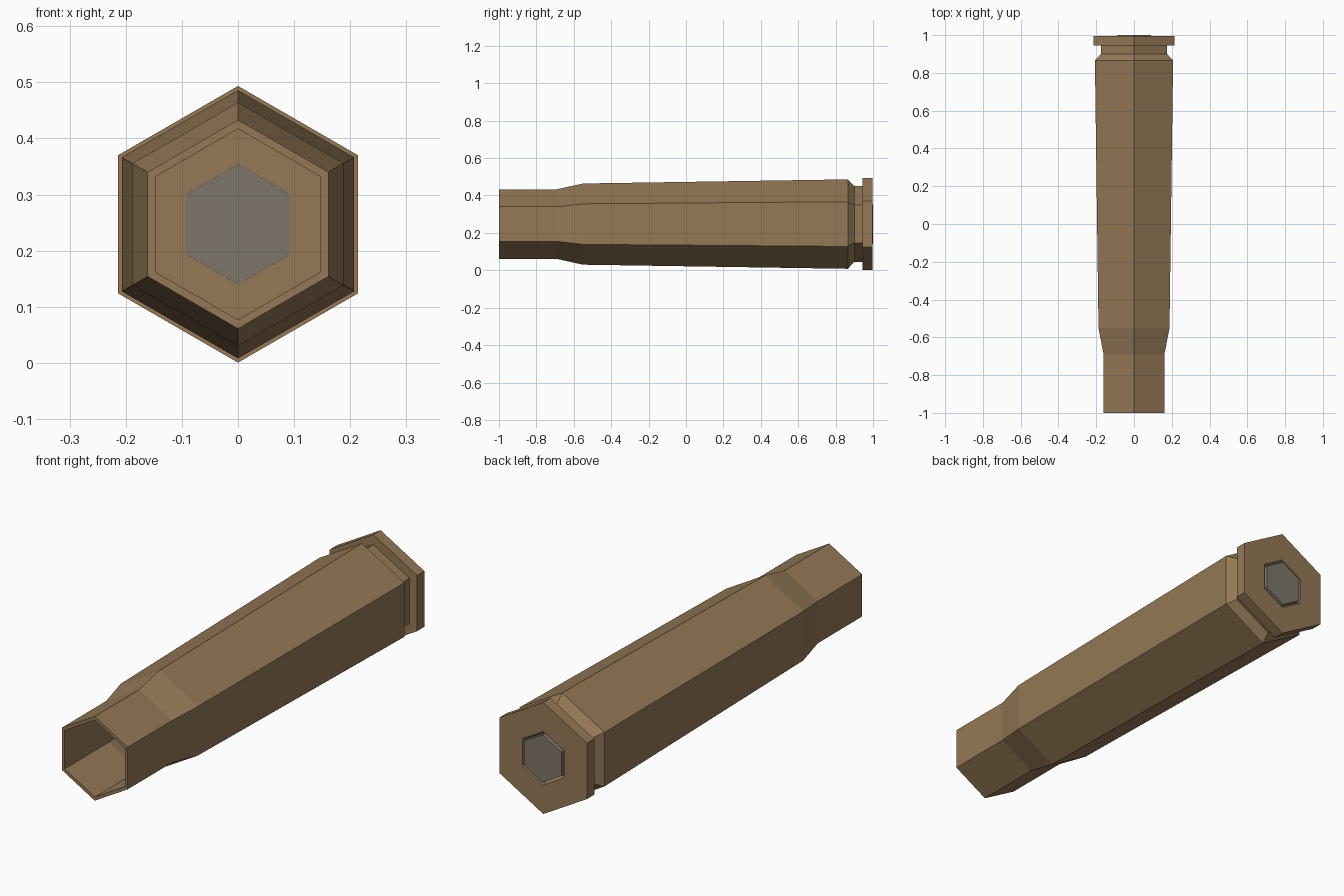
import bpy, bmesh, math

if "Cube" in bpy.data.objects:
    bpy.data.objects.remove(bpy.data.objects["Cube"])

CZ = 0.247


def material(name, rgb):
    m = bpy.data.materials.new(name)
    m.diffuse_color = (*rgb, 1)
    m.use_nodes = True
    m.node_tree.nodes["Principled BSDF"].inputs["Base Color"].default_value = m.diffuse_color
    return m


brass = material("dull brass", (0.30, 0.19, 0.093))
steel = material("grey metal", (0.212, 0.183, 0.146))


def hex_lathe(name, profile, mat, closed):
    """Six-sided body along y from (y, radius) points; closed loops the profile, else caps the ends."""
    bm = bmesh.new()
    rings = []
    for y, r in profile:
        rings.append([bm.verts.new((r * math.sin(k * math.pi / 3), y,
                                    CZ + r * math.cos(k * math.pi / 3))) for k in range(6)])
    pairs = list(zip(rings, rings[1:]))
    if closed:
        pairs.append((rings[-1], rings[0]))
    else:
        bm.faces.new(rings[0])
        bm.faces.new(rings[-1])
    for a, b in pairs:
        for k in range(6):
            j = (k + 1) % 6
            bm.faces.new((a[k], a[j], b[j], b[k]))
    bmesh.ops.recalc_face_normals(bm, faces=bm.faces)
    me = bpy.data.meshes.new(name)
    bm.to_mesh(me)
    bm.free()
    me.materials.append(mat)
    ob = bpy.data.objects.new(name, me)
    bpy.context.collection.objects.link(ob)
    return ob


# hollow case: neck, shoulder, tapered body, groove, rim, primer pocket, inner wall
hex_lathe("case", [
    (-1.0, 0.186), (-0.69, 0.186), (-0.55, 0.217), (0.865, 0.239),
    (0.90, 0.2025), (0.945, 0.2025), (0.945, 0.2465), (0.996, 0.2465),
    (0.996, 0.118), (0.978, 0.107), (0.90, 0.107),
    (0.90, 0.170), (0.86, 0.222), (-0.55, 0.201), (-0.69, 0.170), (-1.0, 0.170),
], brass, True)

# primer plug seated in the pocket
hex_lathe("primer", [(0.902, 0.1068), (0.985, 0.1068), (1.0, 0.1050)], steel, False)
